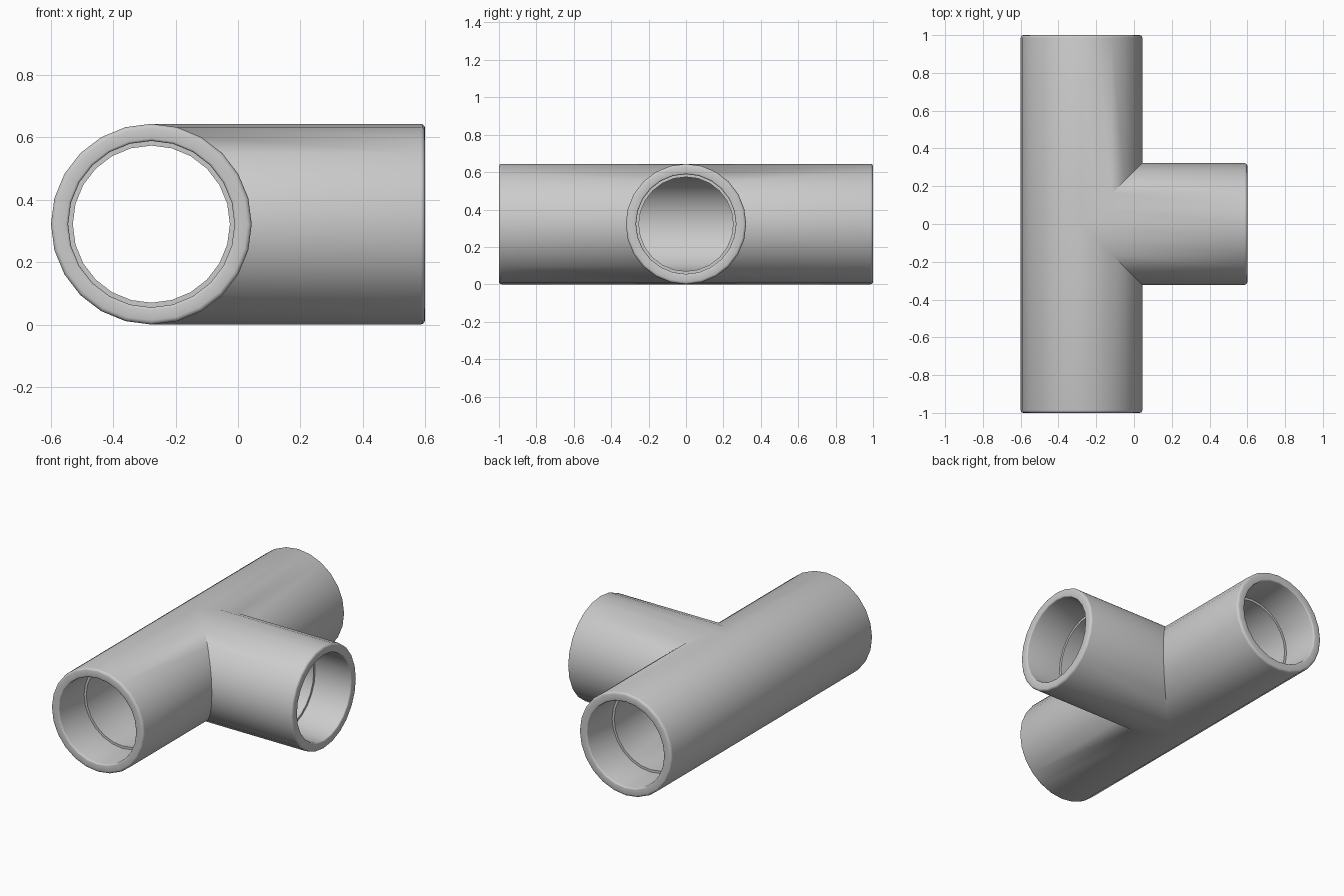
import bpy, bmesh, math
from mathutils import Vector

cube = bpy.data.objects.get("Cube")
if cube:
    bpy.data.objects.remove(cube, do_unlink=True)

SIDES = 24
R_OUT, R_SOCKET, R_BORE = 0.322, 0.267, 0.252
SOCKET_DEPTH, ROUND = 0.25, 0.014
CENTRE = Vector((-0.278, 0, R_OUT))

grey = bpy.data.materials.new("pipe grey")
grey.use_nodes = True
colour = (0.6, 0.6, 0.6, 1)
grey.diffuse_color = colour
grey.node_tree.nodes["Principled BSDF"].inputs["Base Color"].default_value = colour


def rim_profile(length):
    """(radius, distance) from outside wall, over the rounded rim, to the bore."""
    pts = []
    for i in range(4):
        a = math.radians(30 * i)
        pts.append((R_OUT - ROUND + ROUND * math.cos(a), length - ROUND + ROUND * math.sin(a)))
    b = ROUND * 0.6
    for i in range(4):
        a = math.radians(90 + 30 * i)
        pts.append((R_SOCKET + b + b * math.cos(a), length - b + b * math.sin(a)))
    # Socket wall and the stop shoulder
    pts += [(R_SOCKET, length - SOCKET_DEPTH), (R_BORE, length - SOCKET_DEPTH)]
    return pts


def add_arm(bm, axis, side, length, mitre):
    """Hollow arm along axis; mitre(u) is where the wall starts at sideways offset u."""
    profile = [(R_OUT, None)] + rim_profile(length) + [(R_BORE, None)]
    rings = []
    for r, d in profile:
        ring = []
        for i in range(SIDES):
            a = 2 * math.pi * i / SIDES
            u, w = r * math.cos(a), r * math.sin(a)
            dist = mitre(u) if d is None else d
            ring.append(bm.verts.new(CENTRE + axis * dist + side * u + Vector((0, 0, w))))
        rings.append(ring)
    for p, q in zip(rings, rings[1:]):
        for i in range(SIDES):
            j = (i + 1) % SIDES
            bm.faces.new((p[i], p[j], q[j], q[i]))


# Two run arms and one branch, mitred together
X, Y = Vector((1, 0, 0)), Vector((0, 1, 0))
bm = bmesh.new()
add_arm(bm, Y, X, 1.0, lambda u: max(u, 0))
add_arm(bm, -Y, X, 1.0, lambda u: max(u, 0))
add_arm(bm, X, Y, 0.6 - CENTRE.x, abs)
bmesh.ops.remove_doubles(bm, verts=bm.verts, dist=1e-4)
bmesh.ops.recalc_face_normals(bm, faces=bm.faces)

mesh = bpy.data.meshes.new("pipe_tee")
bm.to_mesh(mesh)
bm.free()
mesh.materials.append(grey)
tee = bpy.data.objects.new("pipe_tee", mesh)
bpy.context.collection.objects.link(tee)
bpy.context.view_layer.objects.active = tee
tee.select_set(True)
bpy.ops.object.shade_smooth_by_angle(angle=math.radians(35))
